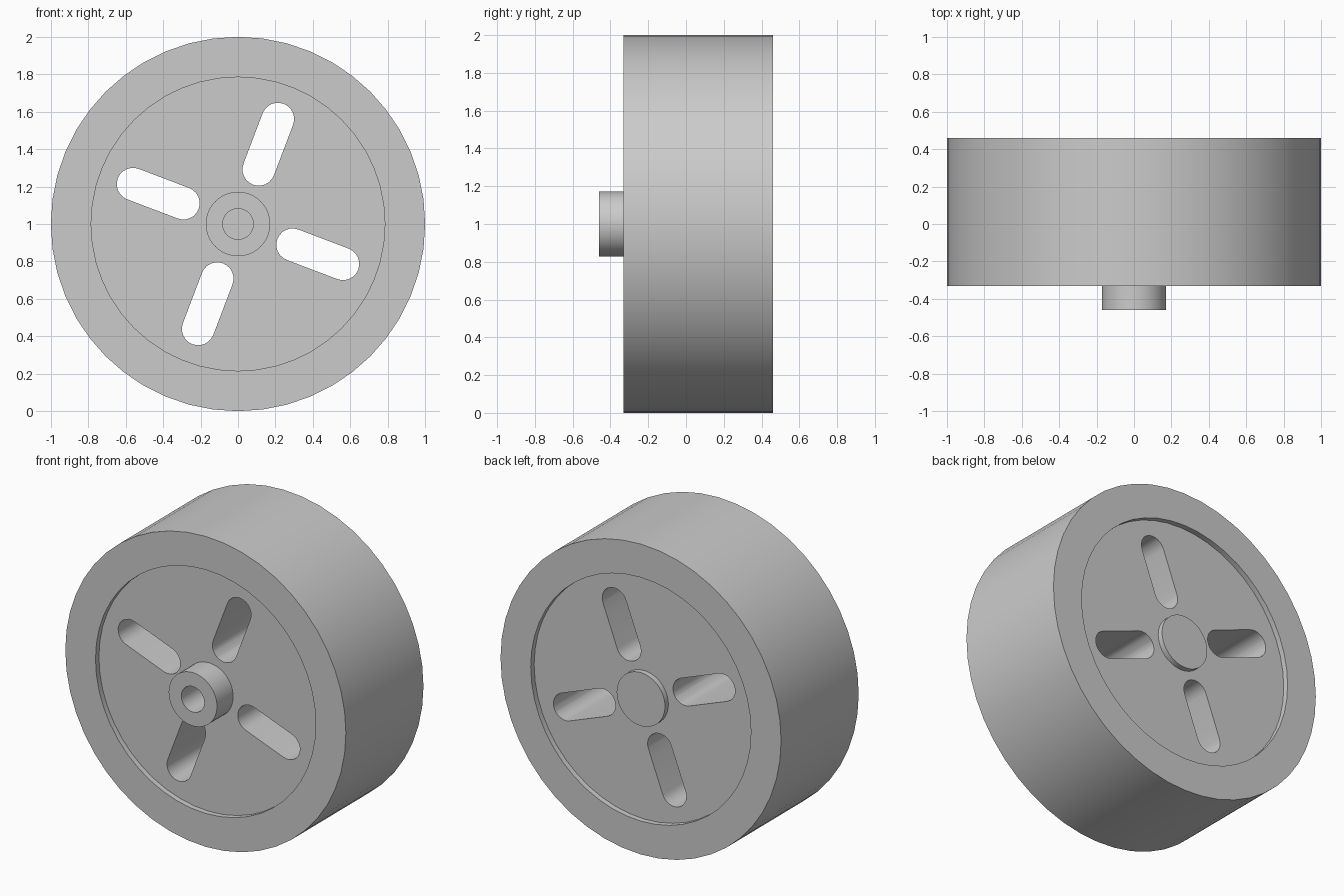
import bpy, bmesh
from math import pi, cos, sin, radians
from mathutils import Matrix, Vector

cube = bpy.data.objects.get("Cube")
if cube:
    bpy.data.objects.remove(cube)

grey = bpy.data.materials.new("plain_grey")
grey.use_nodes = True
colour = (0.6, 0.6, 0.6, 1)
grey.diffuse_color = colour
grey.node_tree.nodes["Principled BSDF"].inputs["Base Color"].default_value = colour

CENTRE = Vector((0, 0, 1))
FRONT, BACK, RECESS = -0.33, 0.46, 0.035


def add_object(name, bm):
    bmesh.ops.recalc_face_normals(bm, faces=bm.faces)
    mesh = bpy.data.meshes.new(name)
    bm.to_mesh(mesh)
    bm.free()
    obj = bpy.data.objects.new(name, mesh)
    obj.location = CENTRE
    mesh.materials.append(grey)
    bpy.context.collection.objects.link(obj)
    return obj


def lathe(name, profile, steps):
    """Turn a (radius, y) profile around the y axis."""
    bm = bmesh.new()
    verts = [bm.verts.new((0, y, r)) for r, y in profile]
    edges = [bm.edges.new(pair) for pair in zip(verts, verts[1:])]
    bmesh.ops.spin(bm, geom=verts + edges, cent=(0, 0, 0), axis=(0, 1, 0),
                   angle=2 * pi, steps=steps, use_merge=True)
    bmesh.ops.remove_doubles(bm, verts=bm.verts, dist=0.0001)
    return add_object(name, bm)


# Wheel with shallow recesses, a front hub with a blind bore and a flush back boss
RIM, HUB, BORE = 0.785, 0.172, 0.082
wheel = lathe("wheel", [
    (0, 0.3), (BORE, 0.3), (BORE, -0.46), (HUB, -0.46),
    (HUB, FRONT + RECESS), (RIM, FRONT + RECESS), (RIM, FRONT),
    (1, FRONT), (1, BACK),
    (RIM, BACK), (RIM, BACK - RECESS), (HUB, BACK - RECESS),
    (HUB, BACK), (0, BACK)], 48)

# Four round-ended slots cut right through the web
INNER, OUTER, SLOT_R, CAP = 0.312, 0.6, 0.087, 12
bm = bmesh.new()
for k in range(4):
    turn = Matrix.Rotation(radians(20.8) + k * pi / 2, 3, "Y")
    outline = []
    for centre, start in ((OUTER, 0), (INNER, pi)):
        for i in range(CAP + 1):
            a = start + pi * i / CAP
            point = Vector((SLOT_R * cos(a), -0.8, centre + SLOT_R * sin(a)))
            outline.append(bm.verts.new(turn @ point))
    face = bm.faces.new(outline)
    result = bmesh.ops.extrude_face_region(bm, geom=[face])
    moved = [g for g in result["geom"] if isinstance(g, bmesh.types.BMVert)]
    bmesh.ops.translate(bm, verts=moved, vec=(0, 1.6, 0))
cutter = add_object("slot_cutter", bm)
cutter.hide_render = True

bpy.ops.object.select_all(action="DESELECT")
bpy.context.view_layer.objects.active = wheel
wheel.select_set(True)
cut = wheel.modifiers.new("slots", "BOOLEAN")
cut.operation = "DIFFERENCE"
cut.solver = "EXACT"
cut.object = cutter
bpy.ops.object.modifier_apply(modifier=cut.name)
bpy.data.objects.remove(cutter)
bpy.ops.object.shade_smooth_by_angle(angle=radians(30))
